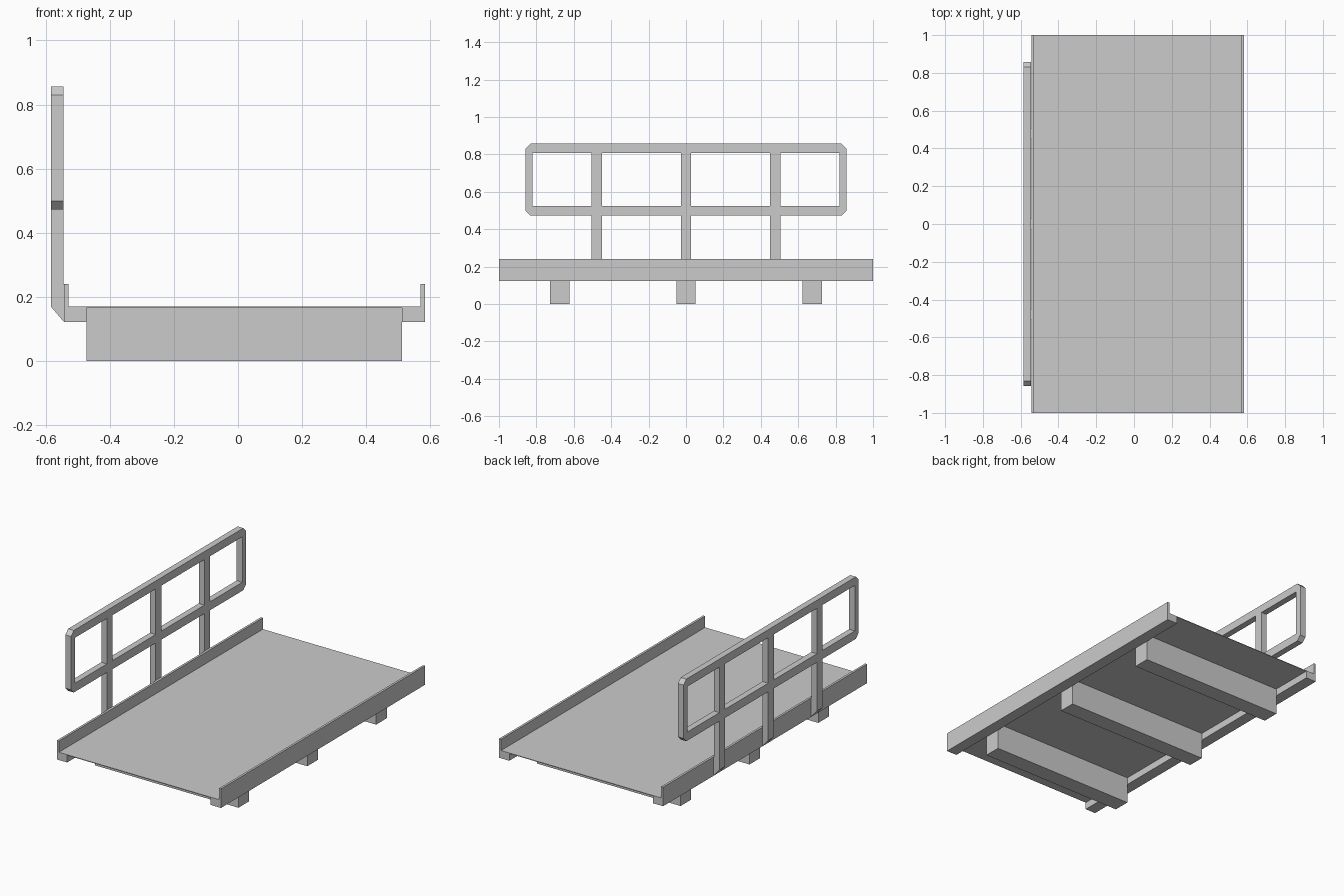
import bpy, bmesh
from mathutils import Vector

if "Cube" in bpy.data.objects:
    bpy.data.objects.remove(bpy.data.objects["Cube"])


def prism(name, profile, start, end, axis):
    """Extrude a closed profile: axis 'y' takes (x, z) points, axis 'x' takes (y, z)."""
    def place(p, t):
        return Vector((p[0], t, p[1])) if axis == 'y' else Vector((t, p[0], p[1]))
    bm = bmesh.new()
    a = [bm.verts.new(place(p, start)) for p in profile]
    b = [bm.verts.new(place(p, end)) for p in profile]
    bm.faces.new(a)
    bm.faces.new(b[::-1])
    n = len(profile)
    for i in range(n):
        j = (i + 1) % n
        bm.faces.new((a[i], b[i], b[j], a[j]))
    bmesh.ops.recalc_face_normals(bm, faces=bm.faces)
    mesh = bpy.data.meshes.new(name)
    bm.to_mesh(mesh)
    bm.free()
    obj = bpy.data.objects.new(name, mesh)
    bpy.context.collection.objects.link(obj)
    return obj


def rect(u0, u1, v0, v1):
    return [(u0, v0), (u1, v0), (u1, v1), (u0, v1)]


CX = 0.02                       # middle of the deck
RAIL_OUT, RAIL_IN = 0.563, 0.492
LIP = 0.014
DECK_TOP = 0.17
HAND_X0, HAND_X1 = -0.584, -0.545

# Thin deck plate
prism("deck_plate", rect(CX - RAIL_IN, CX + RAIL_IN, 0.166, DECK_TOP), -1, 1, 'y')

# L-shaped side rails with raised kerb
section = [(RAIL_IN, 0.122), (RAIL_OUT, 0.122), (RAIL_OUT, 0.24),
           (RAIL_OUT - LIP, 0.24), (RAIL_OUT - LIP, DECK_TOP), (RAIL_IN, DECK_TOP)]
for side, s in (("left", -1), ("right", 1)):
    prism(side + "_side_rail", [(CX + s * x, z) for x, z in section], -1, 1, 'y')

# Cross beams under the deck
for i, y in enumerate((-0.675, 0, 0.675)):
    prism(f"cross_beam_{i + 1}", rect(CX - RAIL_IN, CX + RAIL_IN, 0, 0.166),
          y - 0.052, y + 0.052, 'y')

# Handrail posts, cut at a slant at the foot
post = [(HAND_X0, DECK_TOP), (CX - RAIL_OUT, 0.122), (CX - RAIL_OUT, 0.24),
        (HAND_X1, 0.24), (HAND_X1, 0.807), (HAND_X0, 0.807)]
for i, y in enumerate((-0.478, 0, 0.478)):
    prism(f"handrail_post_{i + 1}", post, y - 0.028, y + 0.028, 'y')

# Handrail loop: chamfered top and bottom bars, straight end uprights
END, C = 0.858, 0.027
top_bar = [(-END, 0.807), (END, 0.807), (END, 0.857 - C), (END - C, 0.857),
           (-END + C, 0.857), (-END, 0.857 - C)]
low_bar = [(-END, 0.525), (END, 0.525), (END, 0.472 + C), (END - C, 0.472),
           (-END + C, 0.472), (-END, 0.472 + C)]
prism("handrail_top_bar", top_bar, HAND_X0, HAND_X1, 'x')
prism("handrail_low_bar", low_bar, HAND_X0, HAND_X1, 'x')
for side, s in (("front", -1), ("back", 1)):
    prism(f"handrail_{side}_upright", rect(s * (END - 0.037), s * END, 0.525, 0.807),
          HAND_X0, HAND_X1, 'x')
